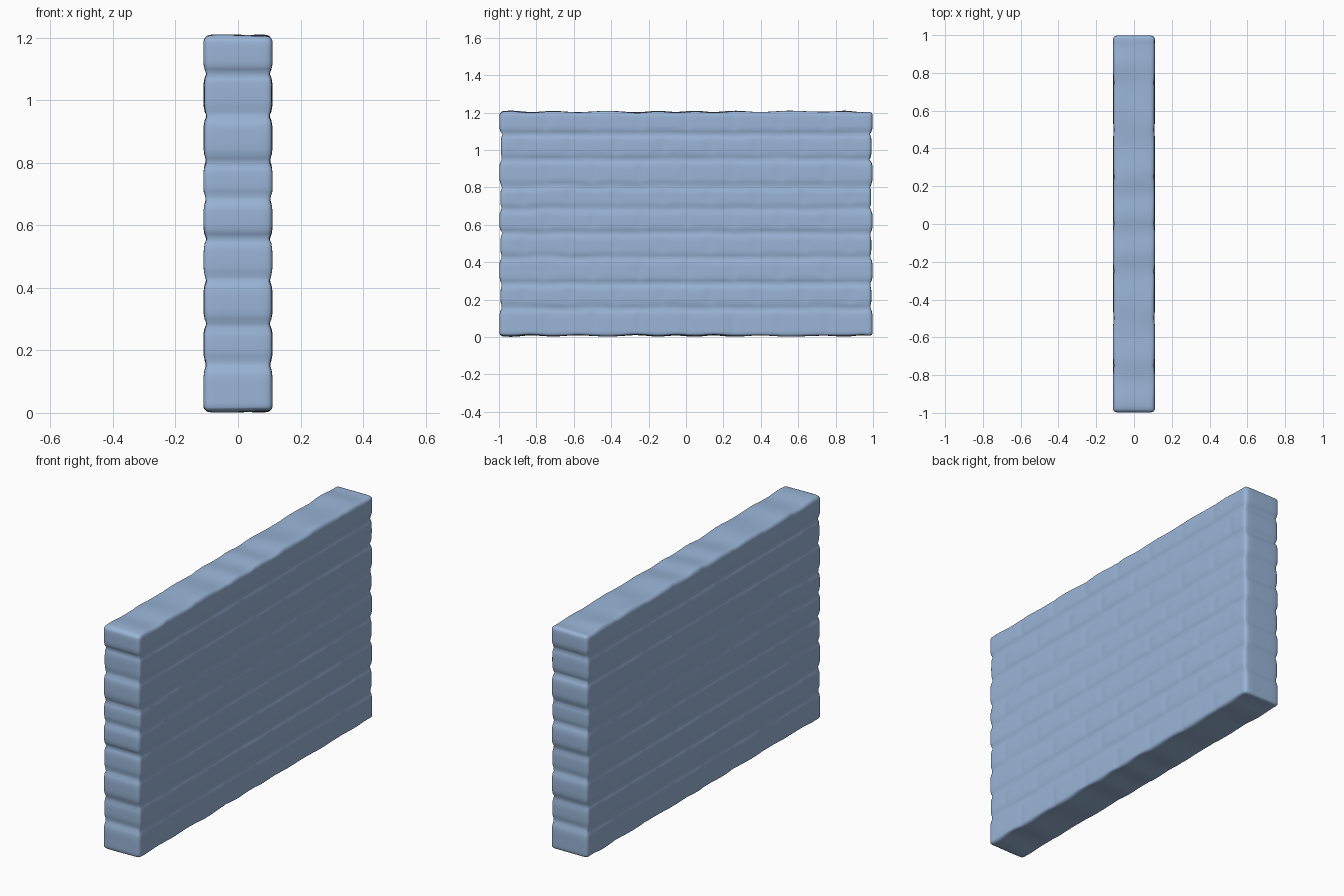
import bpy, bmesh, math, random
from mathutils import Vector, noise

if "Cube" in bpy.data.objects:
    bpy.data.objects.remove(bpy.data.objects["Cube"])

random.seed(4)
HX, HY, H = 0.111, 0.998, 1.204          # half thickness, half length, height
R = 0.022                                # worn edge radius
COURSES = [0.0, 0.155, 0.285, 0.425, 0.555, 0.685, 0.805, 0.95, 1.085, 1.206]
BRICK = 0.25
bulge = {}


def groove(y, z):
    """Depth of the mortar joints at a point on the wall face."""
    zz = z + 0.007 * noise.noise(Vector((y * 5, z * 6, 3)))
    n = len(COURSES) - 1
    i = max(k for k in range(n) if k == 0 or zz >= COURSES[k])
    t = (zz - COURSES[i]) / (COURSES[i + 1] - COURSES[i]) * 2 - 1
    if (i == 0 and t < 0) or (i == n - 1 and t > 0):
        t = 0
    bed = 0.012 * min(1, abs(t)) ** 4
    # staggered bricks along each course
    u = (y + 1) / BRICK + (i % 2) * 0.5
    j = math.floor(u)
    s = (u - j) * 2 - 1
    joint = 0.005 * abs(s) ** 7
    if abs(y) > HY - 0.03:
        joint = 0.0
    b = bulge.setdefault((i, j), random.uniform(0, 0.003))
    return max(bed, joint) + b * (1 - abs(s) ** 4) * (1 - abs(t) ** 4), i


def cuts(lo, hi, count):
    return [lo + (hi - lo) * k / count for k in range(1, count)]


# Dense block, finer along the edges
bm = bmesh.new()
bmesh.ops.create_cube(bm, size=1)
for v in bm.verts:
    v.co = Vector((v.co.x * 2 * HX, v.co.y * 2 * HY, (v.co.z + 0.5) * H))
edge = [0.005, 0.012]
planes = [
    (0, [-HX + e for e in edge] + [HX - e for e in edge] + cuts(-HX, HX, 8)),
    (1, [-HY + e for e in edge] + [HY - e for e in edge] + cuts(-HY, HY, 112)),
    (2, edge + [H - e for e in edge] + cuts(0, H, 80)),
]
for axis, places in planes:
    no = Vector([1.0 if k == axis else 0.0 for k in range(3)])
    for p in places:
        bmesh.ops.bisect_plane(bm, geom=bm.verts[:] + bm.edges[:] + bm.faces[:],
                               plane_co=no * p, plane_no=no, dist=1e-6)

# Round the edges and press in the joints
for v in bm.verts:
    p = v.co.copy()
    core = Vector((max(-HX + R, min(HX - R, p.x)),
                   max(-HY + R, min(HY - R, p.y)),
                   max(R, min(H - R, p.z))))
    nrm = (p - core).normalized()
    g, course = groove(p.y, p.z)
    q = core + nrm * R
    q.x -= nrm.x * g
    end = g * 1.1 + (0.005 if course % 2 else 0)
    q.y -= nrm.y * end
    # gently uneven top and bottom
    w = 0.5 + 0.5 * math.sin(p.y * 2 * math.pi / BRICK + 2 * noise.noise(Vector((p.y * 2, 0, 0))))
    w = 0.006 * w + 0.004 * noise.noise(Vector((p.x * 6, p.y * 6, 9)))
    if nrm.z > 0:
        q.z += nrm.z * (w - 0.002)
    elif nrm.z < 0:
        q.z = max(0.0, q.z - nrm.z * (0.009 - w))
    v.co = q

bmesh.ops.recalc_face_normals(bm, faces=bm.faces[:])
mesh = bpy.data.meshes.new("brick_wall")
bm.to_mesh(mesh)
bm.free()
mesh.shade_smooth()
wall = bpy.data.objects.new("brick_wall", mesh)
bpy.context.collection.objects.link(wall)

# Pale blue stone
mat = bpy.data.materials.new("pale blue stone")
mat.diffuse_color = (0.32, 0.46, 0.68, 1)
mat.use_nodes = True
mat.node_tree.nodes["Principled BSDF"].inputs["Base Color"].default_value = mat.diffuse_color
mesh.materials.append(mat)
